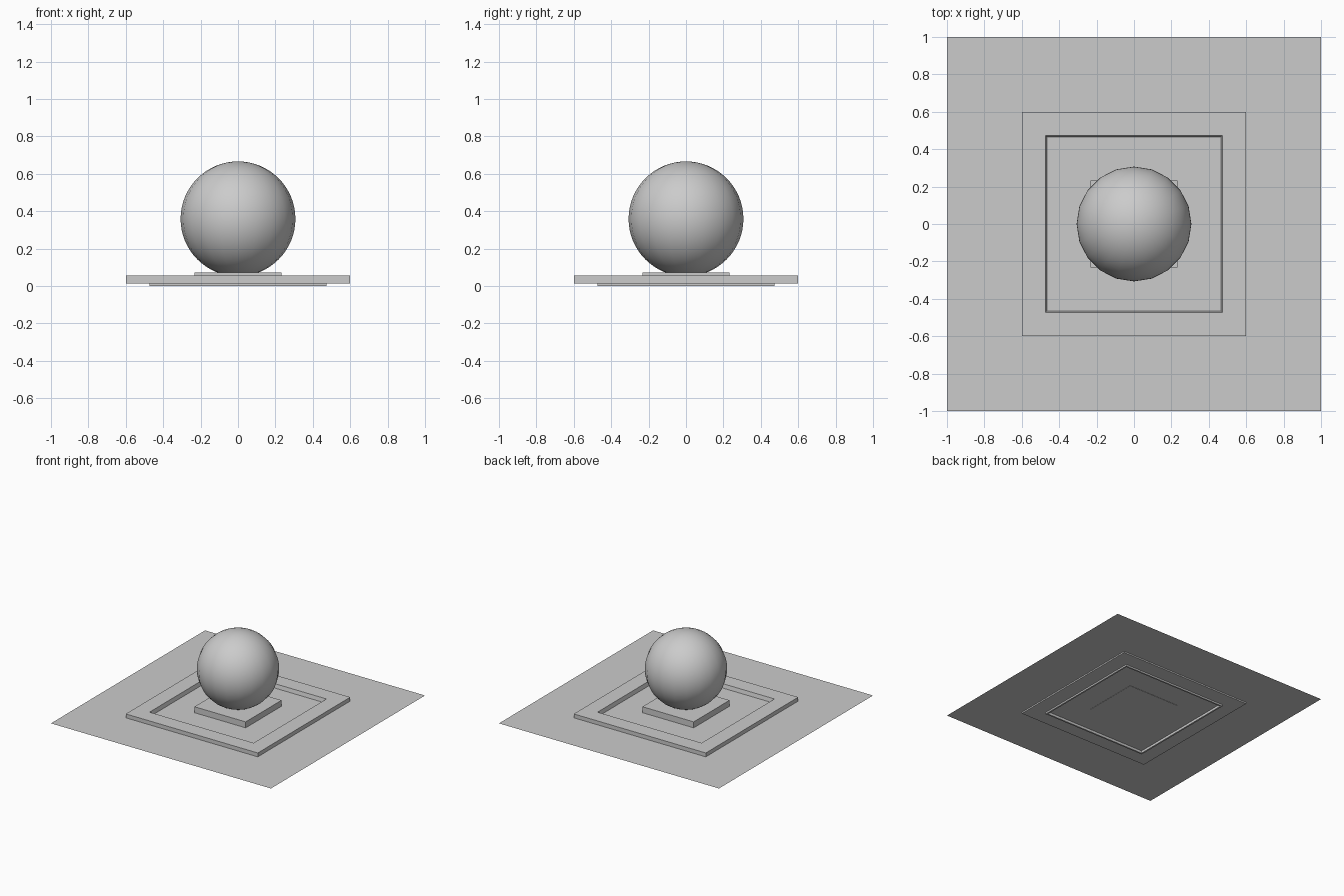
import bpy, bmesh

if "Cube" in bpy.data.objects:
    bpy.data.objects.remove(bpy.data.objects["Cube"])

def box(name, half, z0, z1):
    bpy.ops.mesh.primitive_cube_add(size=1, location=(0, 0, (z0 + z1) / 2))
    ob = bpy.context.object
    ob.name = name
    ob.scale = (2 * half, 2 * half, z1 - z0)
    return ob

def square_ring(name, section):
    """Sweep a closed (half width, z) section around a square."""
    bm = bmesh.new()
    loops = [[bm.verts.new((sx * h, sy * h, z)) for h, z in section]
             for sx, sy in ((-1, -1), (1, -1), (1, 1), (-1, 1))]
    n = len(section)
    for i in range(4):
        a, b = loops[i], loops[(i + 1) % 4]
        for j in range(n):
            k = (j + 1) % n
            bm.faces.new((a[j], b[j], b[k], a[k]))
    bmesh.ops.recalc_face_normals(bm, faces=bm.faces)
    me = bpy.data.meshes.new(name)
    bm.to_mesh(me)
    bm.free()
    ob = bpy.data.objects.new(name, me)
    bpy.context.collection.objects.link(ob)
    return ob

# thin ground sheet
bpy.ops.mesh.primitive_plane_add(size=2, location=(0, 0, 0.024))
bpy.context.object.name = "base_sheet"

# raised square frame with a lower inner lip
square_ring("square_frame", [(0.6, 0.013), (0.6, 0.056), (0.473, 0.056),
                             (0.46, 0.0), (0.473, 0.0), (0.473, 0.013)])

# central plinth
box("plinth", 0.233, 0.022, 0.073)

# ball
bpy.ops.mesh.primitive_uv_sphere_add(segments=20, ring_count=32, radius=0.307,
                                     location=(0, 0, 0.359))
bpy.context.object.name = "ball"
bpy.ops.object.shade_smooth()
